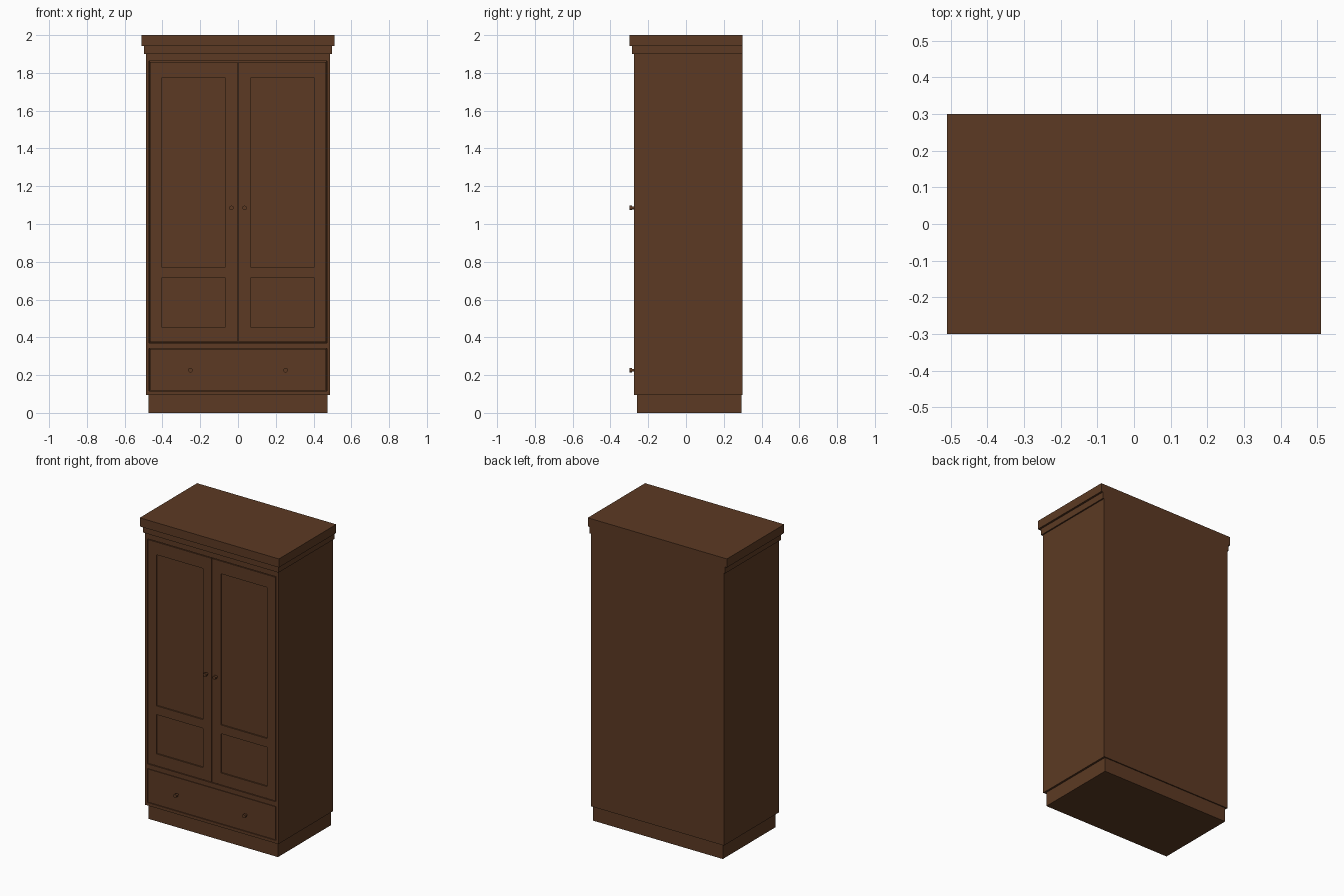
import bpy, bmesh, math
from mathutils import Matrix, Vector

if "Cube" in bpy.data.objects:
    bpy.data.objects.remove(bpy.data.objects["Cube"])

wood = bpy.data.materials.new("brown wood")
wood.diffuse_color = (0.107, 0.042, 0.017, 1)
wood.use_nodes = True
wood.node_tree.nodes["Principled BSDF"].inputs["Base Color"].default_value = wood.diffuse_color


def finish(name, bm):
    bmesh.ops.recalc_face_normals(bm, faces=bm.faces[:])
    mesh = bpy.data.meshes.new(name)
    bm.to_mesh(mesh)
    bm.free()
    mesh.materials.append(wood)
    obj = bpy.data.objects.new(name, mesh)
    bpy.context.collection.objects.link(obj)
    return obj


def slab(name, xs, zs, front, back, pockets=(), depth=0.0):
    """Box split into front cells; the cells listed in pockets are sunk."""
    bm = bmesh.new()
    v = [[bm.verts.new((x, front, z)) for x in xs] for z in zs]
    for j in range(len(zs) - 1):
        for i in range(len(xs) - 1):
            bm.faces.new((v[j][i], v[j][i + 1], v[j + 1][i + 1], v[j + 1][i]))
    new = bmesh.ops.extrude_face_region(bm, geom=bm.faces[:])["geom"]
    bmesh.ops.translate(bm, vec=(0, back - front, 0),
                        verts=[g for g in new if isinstance(g, bmesh.types.BMVert)])
    bmesh.ops.recalc_face_normals(bm, faces=bm.faces[:])
    sunk = []
    for f in bm.faces:
        c = f.calc_center_median()
        if abs(c.y - front) < 1e-5:
            if any(xs[i] < c.x < xs[i + 1] and zs[j] < c.z < zs[j + 1] for i, j in pockets):
                sunk.append(f)
    if sunk:
        bmesh.ops.inset_individual(bm, faces=sunk, thickness=0.0005, depth=-depth)
    return finish(name, bm)


def knob(name, x, z):
    bm = bmesh.new()
    # stem and wider head, both pointing to the front
    for r, y0, y1 in ((0.007, -0.262, -0.288), (0.012, -0.286, -0.30)):
        turn = Matrix.Translation((x, (y0 + y1) / 2, z)) @ Matrix.Rotation(math.pi / 2, 4, 'X')
        bmesh.ops.create_cone(bm, cap_ends=True, segments=16, radius1=r, radius2=r,
                              depth=abs(y1 - y0), matrix=turn)
    obj = finish(name, bm)
    bpy.context.view_layer.objects.active = obj
    obj.select_set(True)
    bpy.ops.object.shade_smooth_by_angle(angle=math.radians(40))
    obj.select_set(False)


# base, carcass with door and drawer openings, stepped cornice
slab("plinth", [-0.475, 0.475], [0, 0.096], -0.26, 0.293)
slab("carcass", [-0.488, -0.47, 0.47, 0.488], [0.095, 0.115, 0.34, 0.371, 1.862, 1.9],
     -0.275, 0.30, pockets=((1, 1), (1, 3)), depth=0.02)
slab("lower_cornice", [-0.497, 0.497], [1.9, 1.943], -0.285, 0.30)
slab("upper_cornice", [-0.51, 0.51], [1.943, 2.0], -0.30, 0.30)

# pair of doors, each with a tall and a short sunk panel
door_x = [0.003, 0.066, 0.406, 0.467]
door_z = [0.375, 0.454, 0.714, 0.772, 1.773, 1.857]
for side, xs in (("right", door_x), ("left", [-x for x in reversed(door_x)])):
    slab(side + "_door", xs, door_z, -0.274, -0.2555, pockets=((1, 1), (1, 3)), depth=0.008)

# drawer front
slab("drawer_front", [-0.467, 0.467], [0.118, 0.337], -0.274, -0.2555)

# knobs on the doors and the drawer
for side, s in (("left", -1), ("right", 1)):
    knob(side + "_door_knob", s * 0.035, 1.085)
    knob(side + "_drawer_knob", s * 0.252, 0.226)
